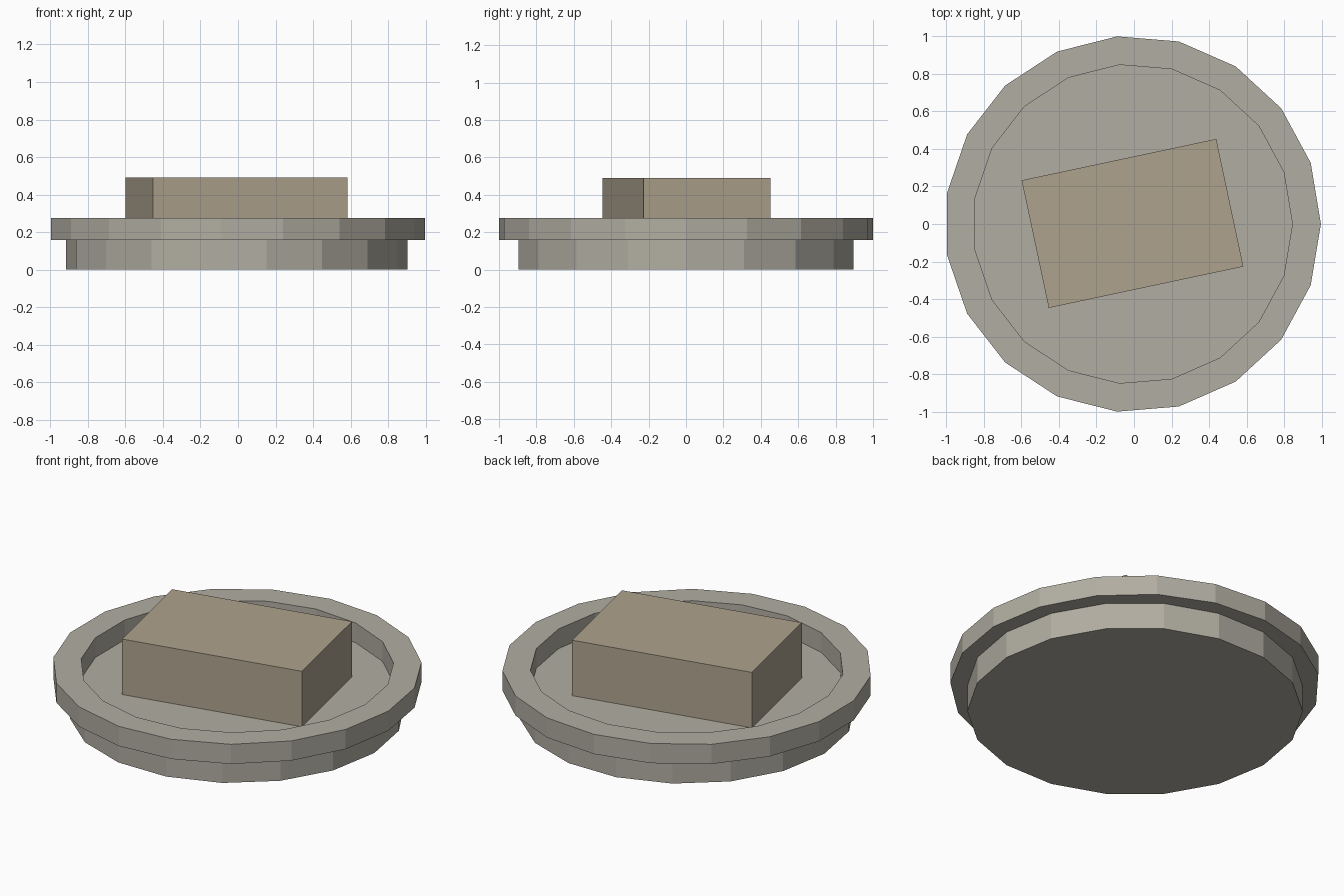
import bpy, bmesh, math

if "Cube" in bpy.data.objects:
    bpy.data.objects.remove(bpy.data.objects["Cube"])

CX = -0.007  # shared axis of the round parts


def material(name, rgb):
    m = bpy.data.materials.new(name)
    m.diffuse_color = (*rgb, 1)
    m.use_nodes = True
    m.node_tree.nodes["Principled BSDF"].inputs["Base Color"].default_value = m.diffuse_color
    return m


STONE = material("stone", (0.44, 0.42, 0.36))
TAN = material("tan", (0.42, 0.36, 0.27))


def add(name, bm, mat):
    bmesh.ops.recalc_face_normals(bm, faces=bm.faces)
    me = bpy.data.meshes.new(name)
    bm.to_mesh(me)
    bm.free()
    me.materials.append(mat)
    ob = bpy.data.objects.new(name, me)
    bpy.context.collection.objects.link(ob)
    return ob


def ring_of_verts(bm, n, r, z):
    return [bm.verts.new((CX + r * math.cos(2 * math.pi * i / n),
                          r * math.sin(2 * math.pi * i / n), z)) for i in range(n)]


def bridge(bm, a, b):
    n = len(a)
    for i in range(n):
        j = (i + 1) % n
        bm.faces.new((a[i], a[j], b[j], b[i]))


# Base disc: 18 sides, its top is the dish floor
bm = bmesh.new()
low = ring_of_verts(bm, 18, 0.91, 0)
high = ring_of_verts(bm, 18, 0.91, 0.158)
bridge(bm, low, high)
bm.faces.new(low)
bm.faces.new(high)
add("base", bm, STONE)

# Raised rim: 19-sided open ring
bm = bmesh.new()
loops = [ring_of_verts(bm, 19, r, z) for r, z in
         ((1.003, 0.158), (1.003, 0.276), (0.851, 0.276), (0.851, 0.158))]
for k in range(4):
    bridge(bm, loops[k], loops[(k + 1) % 4])
add("rim", bm, STONE)

# Turned block standing on the floor
bm = bmesh.new()
bmesh.ops.create_cube(bm, size=1)
bmesh.ops.scale(bm, vec=(1.06, 0.695, 0.332), verts=bm.verts)
block = add("block", bm, TAN)
block.location = (-0.008, 0.003, 0.158 + 0.166)
block.rotation_euler.z = math.radians(12)
